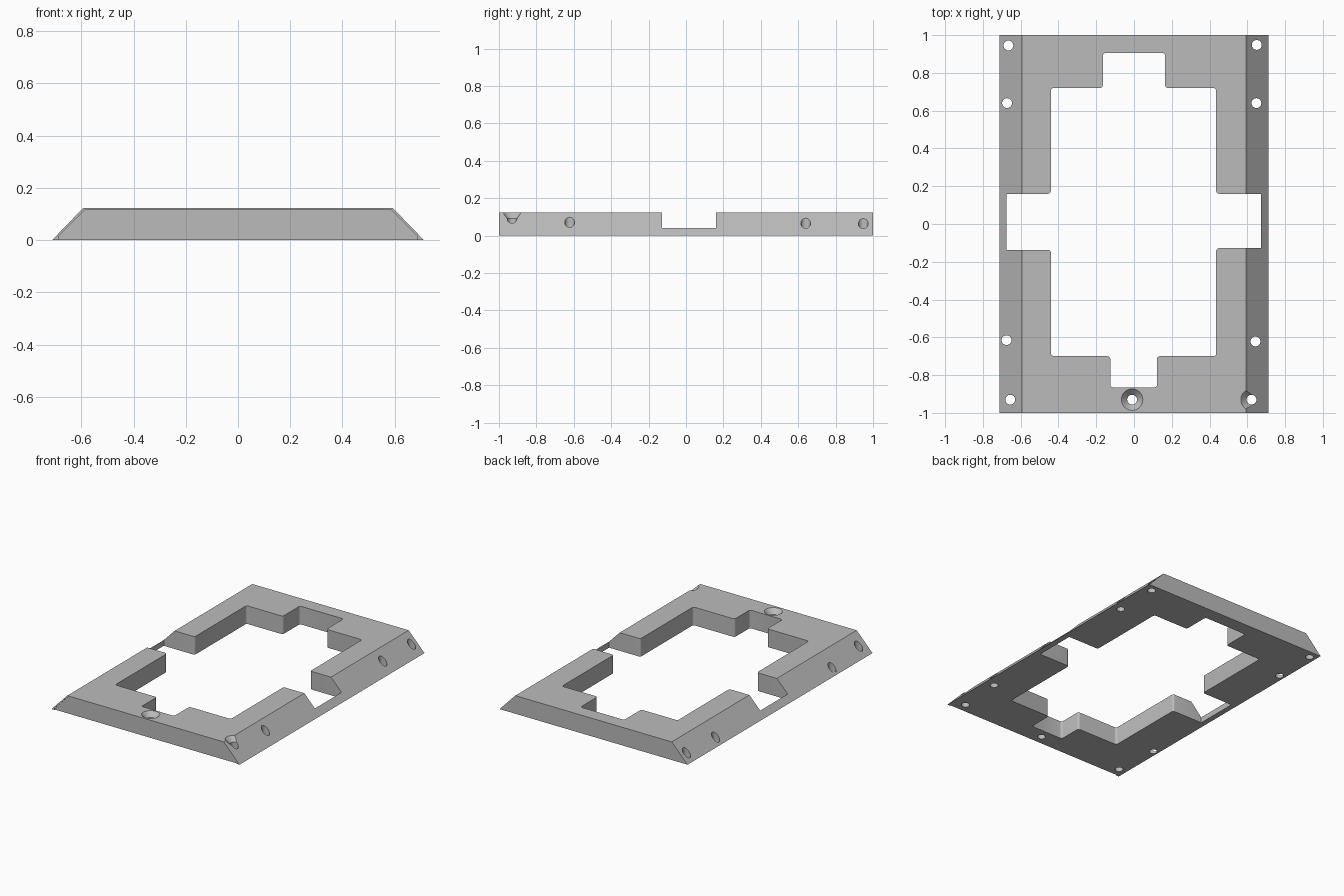
import bpy, bmesh, math
from mathutils import Matrix

if "Cube" in bpy.data.objects:
    bpy.data.objects.remove(bpy.data.objects["Cube"])

H = 0.124          # plate height
W = 0.712          # half width at the base
WT = 0.592         # half width at the top

grey = bpy.data.materials.new("plain grey")
grey.diffuse_color = (0.5, 0.5, 0.5, 1)
grey.use_nodes = True
grey.node_tree.nodes["Principled BSDF"].inputs["Base Color"].default_value = grey.diffuse_color


def new_object(name, bm):
    bmesh.ops.recalc_face_normals(bm, faces=bm.faces[:])
    mesh = bpy.data.meshes.new(name)
    bm.to_mesh(mesh)
    bm.free()
    mesh.materials.append(grey)
    ob = bpy.data.objects.new(name, mesh)
    bpy.context.collection.objects.link(ob)
    return ob


def prism(name, points, direction, round_if=None, radius=0.015):
    """Extrude a closed outline, optionally rounding chosen side edges."""
    bm = bmesh.new()
    face = bm.faces.new([bm.verts.new(p) for p in points])
    ext = bmesh.ops.extrude_face_region(bm, geom=[face])
    verts = [g for g in ext["geom"] if isinstance(g, bmesh.types.BMVert)]
    bmesh.ops.translate(bm, vec=direction, verts=verts)
    if round_if:
        edges = [e for e in bm.edges
                 if abs(e.verts[0].co.z - e.verts[1].co.z) > 0.1 and round_if(e.verts[0].co)]
        bmesh.ops.bevel(bm, geom=edges, offset=radius, segments=4, profile=0.5, affect='EDGES')
    return new_object(name, bm)


def lathe(name, x, y, r1, r2, z1, z2):
    """Round cutter, radius r1 at z1 to r2 at z2."""
    bm = bmesh.new()
    bmesh.ops.create_cone(bm, cap_ends=True, segments=32, radius1=r1, radius2=r2, depth=z2 - z1,
                          matrix=Matrix.Translation((x, y, (z1 + z2) / 2)))
    return new_object(name, bm)


# Plate with sloping long sides
plate = prism("frame_plate", [(-W, -1, 0), (W, -1, 0), (WT, -1, H), (-WT, -1, H)], (0, 2, 0))

# Stepped central opening with side, front and back notches
outline = [(-0.44, -0.70), (-0.125, -0.70), (-0.125, -0.865), (0.122, -0.865), (0.122, -0.70),
           (0.435, -0.70), (0.435, -0.128), (0.672, -0.128), (0.672, 0.16), (0.435, 0.16),
           (0.435, 0.72), (0.165, 0.72), (0.165, 0.905), (-0.165, 0.905), (-0.165, 0.72),
           (-0.44, 0.72), (-0.44, 0.16), (-0.674, 0.16), (-0.674, -0.137), (-0.44, -0.137)]
cutters = [prism("opening_cutter", [(x, y, -0.1) for x, y in outline], (0, 0, 0.4),
                 lambda co: abs(co.x) < 0.6)]

# Shallow recess on the front end
cutters.append(prism("front_recess_cutter",
                     [(-0.688, -1.1, -0.1), (0.688, -1.1, -0.1), (0.688, -1.1, 0.014),
                      (0.588, -1.1, H - 0.009), (-0.588, -1.1, H - 0.009), (-0.688, -1.1, 0.014)],
                     (0, 0.106, 0)))

# Screw holes
holes = [(-0.665, 0.945), (-0.672, 0.64), (-0.675, -0.615), (-0.655, -0.93),
         (0.65, 0.948), (0.648, 0.64), (0.643, -0.622), (0.622, -0.93), (-0.01, -0.93)]
for i, (x, y) in enumerate(holes):
    cutters.append(lathe(f"hole_cutter_{i + 1}", x, y, 0.026, 0.026, -0.1, 0.3))

# Countersinks on the two front holes
for i, (x, y) in enumerate(holes[-2:]):
    cutters.append(lathe(f"countersink_cutter_{i + 1}", x, y, 0.024, 0.074, H - 0.034, H + 0.018))

for cutter in cutters:
    mod = plate.modifiers.new(cutter.name, 'BOOLEAN')
    mod.operation = 'DIFFERENCE'
    mod.solver = 'EXACT'
    mod.object = cutter

# Apply the cuts and discard the cutters
bpy.context.view_layer.objects.active = plate
plate.select_set(True)
for mod in list(plate.modifiers):
    bpy.ops.object.modifier_apply(modifier=mod.name)
for cutter in cutters:
    bpy.data.objects.remove(cutter)
bpy.ops.object.shade_smooth_by_angle(angle=math.radians(30))
